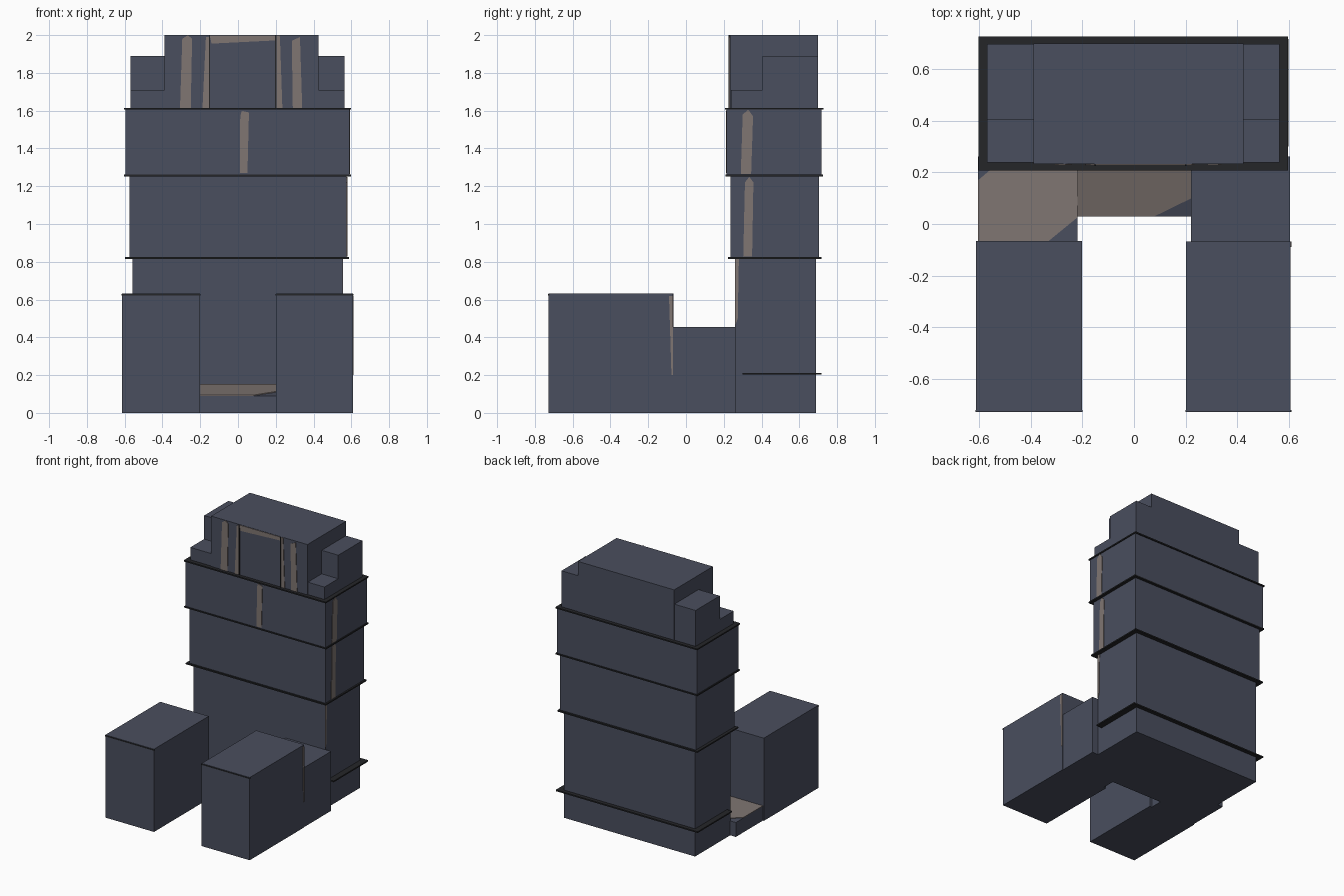
import bpy, bmesh
from mathutils import Vector


def material(name, rgb):
    m = bpy.data.materials.new(name)
    m.diffuse_color = (*rgb, 1)
    return m


SLATE = material("slate", (0.068, 0.077, 0.112))
TAUPE = material("taupe", (0.215, 0.18, 0.168))
CHARCOAL = material("charcoal", (0.018, 0.019, 0.022))


def finish(name, bm, mat):
    bmesh.ops.recalc_face_normals(bm, faces=bm.faces)
    me = bpy.data.meshes.new(name)
    bm.to_mesh(me)
    bm.free()
    me.materials.append(mat)
    ob = bpy.data.objects.new(name, me)
    bpy.context.collection.objects.link(ob)
    return ob


def prism(name, points, offset, mat=SLATE):
    """Extrude a planar outline along an offset."""
    bm = bmesh.new()
    face = bm.faces.new([bm.verts.new(p) for p in points])
    ext = bmesh.ops.extrude_face_region(bm, geom=[face])
    moved = [v for v in ext["geom"] if isinstance(v, bmesh.types.BMVert)]
    bmesh.ops.translate(bm, vec=Vector(offset), verts=moved)
    # the extrude can drop the source face, so close any open outline
    bmesh.ops.holes_fill(bm, edges=[e for e in bm.edges if e.is_boundary])
    return finish(name, bm, mat)


def box(name, x, y, z, mat=SLATE):
    pts = [(x[0], y[0], z[0]), (x[1], y[0], z[0]), (x[1], y[1], z[0]), (x[0], y[1], z[0])]
    return prism(name, pts, (0, 0, z[1] - z[0]), mat)


def front_strip(name, outline, y):
    return prism(name, [(x, y, z) for x, z in outline], (0, -0.004, 0), TAUPE)


def side_strip(name, outline, x):
    return prism(name, [(x, y, z) for y, z in outline], (0.004, 0, 0), TAUPE)


# Main tower, widening in tiers
box("tower_base", (-0.558, 0.553), (0.26, 0.687), (0, 0.82))
box("tower_middle", (-0.575, 0.575), (0.235, 0.703), (0.82, 1.257))
box("tower_upper", (-0.595, 0.59), (0.215, 0.718), (1.257, 1.61))

# Thin projecting ledges between the tiers
for i, (x, y, z) in enumerate([
        ((-0.6, 0.6), (0.3, 0.717), 0.207), ((-0.598, 0.587), (0.222, 0.718), 0.82),
        ((-0.603, 0.598), (0.21, 0.724), 1.257), ((-0.604, 0.597), (0.207, 0.727), 1.61)]):
    box(f"ledge_{i + 1}", x, y, (z - 0.005, z + 0.005), CHARCOAL)

# Crown with stepped shoulders
box("crown", (-0.39, 0.425), (0.232, 0.7), (1.61, 2.0))
for side, x in (("left", (-0.57, -0.39)), ("right", (0.425, 0.565))):
    box(f"{side}_shoulder_high", x, (0.405, 0.698), (1.61, 1.89))
    box(f"{side}_shoulder_low", x, (0.238, 0.405), (1.61, 1.71))

# Front pavilions and the right link
box("left_pavilion", (-0.613, -0.202), (-0.727, -0.065), (0, 0.633))
box("right_pavilion", (0.202, 0.608), (-0.727, -0.068), (0, 0.633))
box("right_link", (0.222, 0.605), (-0.075, 0.262), (0, 0.455))

# Low left terrace and the sloping entrance
box("left_terrace", (-0.605, -0.22), (-0.07, 0.262), (0, 0.11))
slope = [(0.03, 0), (0.03, 0.09), (0.21, 0.15), (0.262, 0.15), (0.262, 0)]
prism("entrance_slope", [(-0.22, y, z) for y, z in slope], (0.445, 0, 0))

# Pale paving on the terrace and slope
prism("terrace_paving",
      [(x, y, 0.11) for x, y in [(-0.605, -0.065), (-0.33, -0.065), (-0.22, 0.025),
                                 (-0.22, 0.225), (-0.54, 0.225), (-0.605, 0.17)]],
      (0, 0, 0.004), TAUPE)
prism("slope_paving",
      [(x, y, 0.09 + (y - 0.03) / 3) for x, y in [(-0.22, 0.03), (0.08, 0.03), (0.223, 0.1),
                                                  (0.223, 0.21), (-0.22, 0.21)]],
      (0, 0, 0.004), TAUPE)

# Pale strips on the crown front
for i, outline in enumerate([
        [(-0.307, 1.615), (-0.25, 1.615), (-0.243, 1.98), (-0.265, 2.0), (-0.295, 1.98)],
        [(-0.188, 1.615), (-0.15, 1.615), (-0.15, 1.99), (-0.17, 1.99)],
        [(0.2, 1.615), (0.235, 1.615), (0.222, 1.99), (0.2, 1.99)],
        [(0.29, 1.615), (0.34, 1.615), (0.328, 1.99), (0.285, 1.97)],
        [(-0.14, 1.955), (0.2, 1.972), (0.225, 1.998), (-0.15, 1.998)]]):
    front_strip(f"crown_strip_{i + 1}", outline, 0.232)

# Dark reveals either side of the crown's central panel
for side, x in (("left", -0.15), ("right", 0.2)):
    box(f"{side}_reveal", (x - 0.003, x + 0.003), (0.225, 0.234), (1.615, 2.0), CHARCOAL)

# Pale strips on the tiers
front_strip("upper_front_strip", [(0.01, 1.27), (0.05, 1.27), (0.058, 1.59), (0.02, 1.6), (0.012, 1.57)], 0.215)
side_strip("upper_side_strip", [(0.29, 1.265), (0.345, 1.265), (0.355, 1.57), (0.33, 1.605), (0.3, 1.58)], 0.59)
side_strip("middle_side_strip", [(0.303, 0.828), (0.35, 0.828), (0.357, 1.22), (0.335, 1.25), (0.312, 1.22)], 0.575)
side_strip("base_side_strip", [(0.26, 0.46), (0.274, 0.5), (0.28, 0.815), (0.26, 0.815)], 0.553)
side_strip("pavilion_side_strip", [(-0.077, 0.2), (-0.068, 0.2), (-0.068, 0.62), (-0.09, 0.62)], 0.608)

# Dark eaves along the pavilion tops
for side, x in (("left", (-0.616, -0.199)), ("right", (0.199, 0.611))):
    box(f"{side}_eave", x, (-0.73, -0.722), (0.622, 0.63), CHARCOAL)
